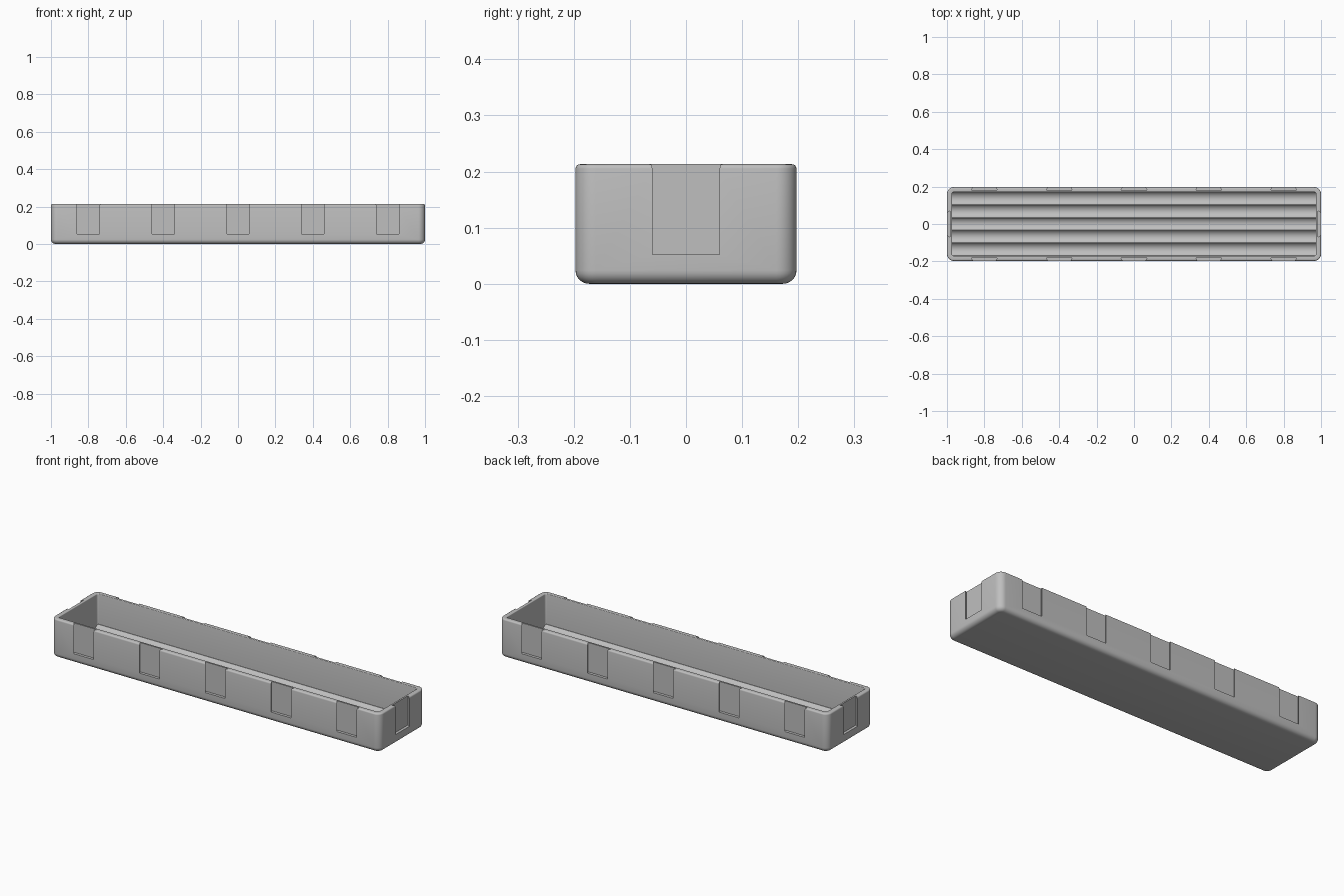
import bpy, bmesh, math

if "Cube" in bpy.data.objects:
    bpy.data.objects.remove(bpy.data.objects["Cube"])

HX, HY, HZ = 1.0, 0.197, 0.213
WALL, RIM, FOOT, CORNER = 0.027, 0.008, 0.024, 0.036
PITCH, FLOOR = 0.068, 0.03

grey = bpy.data.materials.new("plain grey")
grey.use_nodes = True
colour = (0.52, 0.52, 0.52, 1)
grey.diffuse_color = colour
grey.node_tree.nodes["Principled BSDF"].inputs["Base Color"].default_value = colour


def make_object(name, bm):
    bmesh.ops.recalc_face_normals(bm, faces=bm.faces)
    mesh = bpy.data.meshes.new(name)
    bm.to_mesh(mesh)
    bm.free()
    mesh.materials.append(grey)
    obj = bpy.data.objects.new(name, mesh)
    bpy.context.collection.objects.link(obj)
    return obj


def ring(bm, inset, z, radius, steps=8):
    """Rounded rectangle, inset from the outer size."""
    verts = []
    for q, (sx, sy) in enumerate([(1, 1), (-1, 1), (-1, -1), (1, -1)]):
        for i in range(steps + 1):
            a = math.pi / 2 * (q + i / steps)
            verts.append(bm.verts.new((sx * (HX - inset - radius) + radius * math.cos(a),
                                       sy * (HY - inset - radius) + radius * math.sin(a), z)))
    return verts


def prism(bm, outline, axis_from, axis_to, place):
    """Extrude a 2D outline between two positions on the third axis."""
    a = [bm.verts.new(place(u, v, axis_from)) for u, v in outline]
    b = [bm.verts.new(place(u, v, axis_to)) for u, v in outline]
    bm.faces.new(a)
    bm.faces.new(b)
    for i in range(len(a)):
        j = (i + 1) % len(a)
        bm.faces.new((a[i], a[j], b[j], b[i]))


# Tray shell: rounded foot, outer wall, rounded rim, inner wall, base
def arc(n):
    return [math.pi / 2 * i / n for i in range(n + 1)]


levels = [(FOOT * (1 - math.sin(a)), FOOT * (1 - math.cos(a))) for a in arc(6)]
levels += [(RIM * (1 - math.cos(a)), HZ - RIM * (1 - math.sin(a))) for a in arc(4)]
levels += [(WALL - RIM * (1 - math.sin(a)) * 0.5, HZ - RIM * (1 - math.cos(a)) * 0.5) for a in arc(4)]
levels += [(WALL, FLOOR - 0.006)]
bm = bmesh.new()
rings = [ring(bm, inset, z, max(CORNER - inset, 0.01)) for inset, z in levels]
for low, high in zip(rings, rings[1:]):
    for i in range(len(low)):
        j = (i + 1) % len(low)
        bm.faces.new((low[i], low[j], high[j], high[i]))
bm.faces.new(rings[0])
bm.faces.new(rings[-1])
tray = make_object("tray_shell", bm)

# Dovetail slots: five on each long side, one on each end
DEPTH, MOUTH, BACK, SLOT_Z = 0.015, 0.06, 0.069, 0.052
slope = (BACK - MOUTH) / DEPTH
OUT = 0.01
dovetail = [(-BACK, -DEPTH), (BACK, -DEPTH),
            (MOUTH - slope * OUT, OUT), (slope * OUT - MOUTH, OUT)]
bm = bmesh.new()
for side in (-1, 1):
    for k in range(-2, 3):
        prism(bm, dovetail, SLOT_Z, HZ + 0.05,
              lambda u, v, z: (u + 0.4 * k, side * (HY + v), z))
    prism(bm, dovetail, SLOT_Z, HZ + 0.05, lambda u, v, z: (side * (HX + v), u, z))
cutter = make_object("slot_cutter", bm)
cutter.hide_render = True
cutter.hide_viewport = True
cut = tray.modifiers.new("slots", "BOOLEAN")
cut.operation = "DIFFERENCE"
cut.solver = "EXACT"
cut.object = cutter
bpy.context.view_layer.objects.active = tray
bpy.ops.object.modifier_apply(modifier=cut.name)
bpy.data.objects.remove(cutter)

# Grooved floor: five round troughs running lengthwise
R = 0.04
HALF = PITCH / 2 - 0.002
profile = []
for k in range(-2, 3):
    for i in range(13):
        y = HALF * math.sin(math.pi / 2 * (i / 6 - 1))
        profile.append((k * PITCH + y, FLOOR + R - math.sqrt(R * R - y * y)))
edge = HY - WALL + 0.003
top = profile[0][1]
profile = [(-edge, FLOOR - 0.01), (-edge, top)] + profile + [(edge, top), (edge, FLOOR - 0.01)]
bm = bmesh.new()
END = HX - WALL + 0.003
prism(bm, profile, -END, END, lambda y, z, x: (x, y, z))
floor = make_object("grooved_floor", bm)

for obj in (tray, floor):
    bpy.ops.object.select_all(action="DESELECT")
    obj.select_set(True)
    bpy.context.view_layer.objects.active = obj
    bpy.ops.object.shade_smooth_by_angle(angle=math.radians(30))
